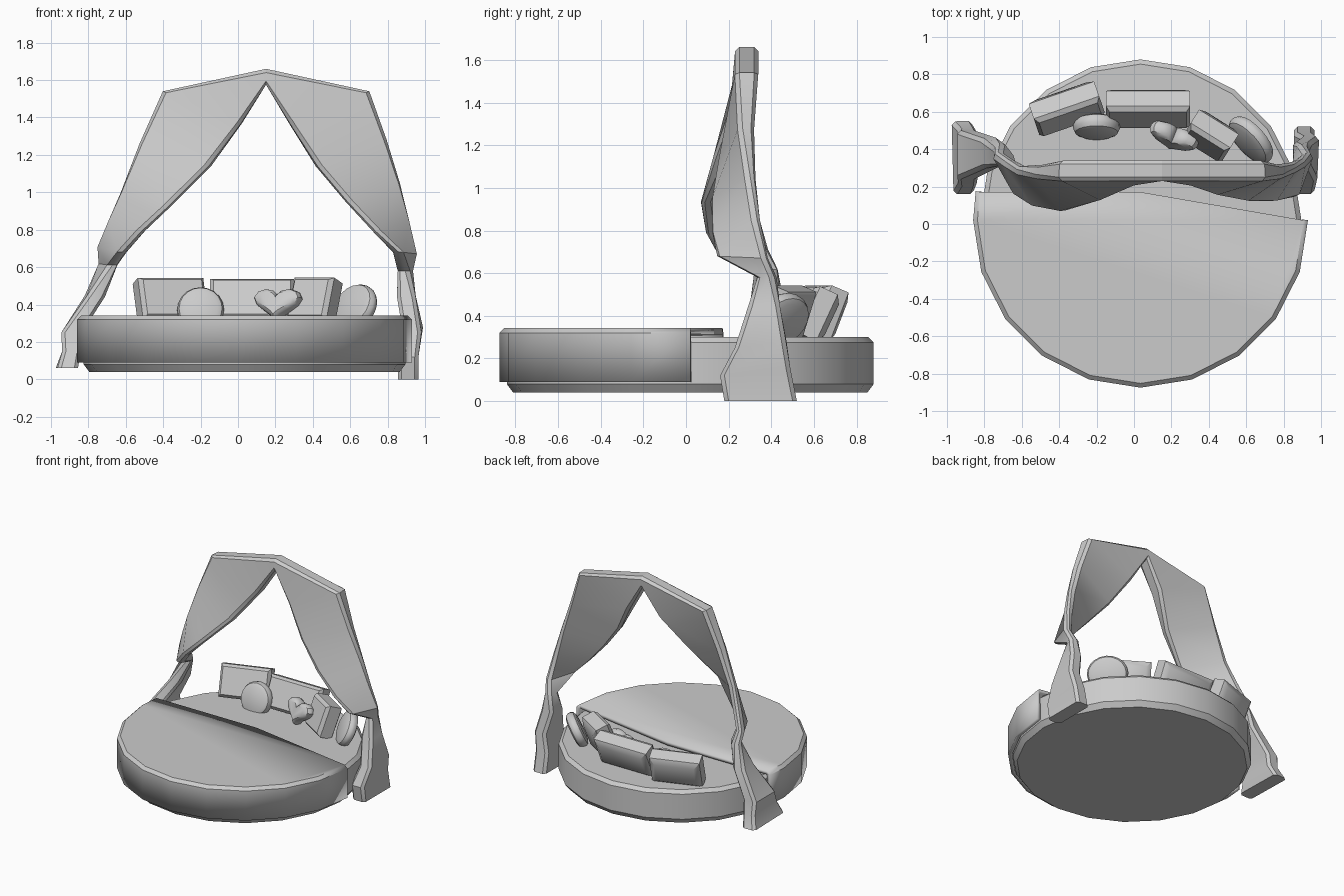
import bpy, bmesh
from math import sin, cos, pi, radians
from mathutils import Vector as V

if "Cube" in bpy.data.objects:
    bpy.data.objects.remove(bpy.data.objects["Cube"])

CX, CY = 0.035, 0.02   # centre of the round bed


def make(name, verts, faces, angle=35):
    me = bpy.data.meshes.new(name)
    me.from_pydata([tuple(v) for v in verts], [], faces)
    bm = bmesh.new()
    bm.from_mesh(me)
    bmesh.ops.recalc_face_normals(bm, faces=bm.faces)
    bm.to_mesh(me)
    bm.free()
    ob = bpy.data.objects.new(name, me)
    bpy.context.collection.objects.link(ob)
    bpy.ops.object.select_all(action='DESELECT')
    bpy.context.view_layer.objects.active = ob
    ob.select_set(True)
    bpy.ops.object.shade_smooth_by_angle(angle=radians(angle))
    return ob


def loft(name, rings, cap_start=True, cap_end=True):
    n = len(rings[0])
    verts = [p for r in rings for p in r]
    faces = [(k*n + i, k*n + (i+1) % n, (k+1)*n + (i+1) % n, (k+1)*n + i)
             for k in range(len(rings)-1) for i in range(n)]
    if cap_start:
        faces.append(tuple(range(n))[::-1])
    if cap_end:
        faces.append(tuple(range(len(verts)-n, len(verts))))
    return make(name, verts, faces)


# round mattress, 20 sides
def circle(r, z, n=20):
    return [V((CX + r*cos(2*pi*i/n), CY + r*sin(2*pi*i/n), z)) for i in range(n)]


loft("mattress", [circle(.83, .04), circle(.86, .08), circle(.86, .275), circle(.835, .30)])

# blanket shell over the front of the bed
angles = [170] + list(range(180, 361, 18))
rows = [(.895, .09), (.895, .32), (.872, .342)]
verts = [V((CX + r*cos(radians(a)), CY + r*sin(radians(a)), z)) for r, z in rows for a in angles]
m = len(angles)
faces = [(k*m+i, k*m+i+1, (k+1)*m+i+1, (k+1)*m+i) for k in range(2) for i in range(m-1)]
verts.append(V((.04, .17, .342)))
faces.append(tuple(range(2*m, 3*m)) + (3*m,))
blanket = make("blanket", verts, faces, 20)
sol = blanket.modifiers.new("thickness", 'SOLIDIFY')
sol.thickness = .03
sol.offset = -1


# draped curtains: each row is outer point, inner point, thickness
def curtain(name, side, rows):
    rings = []
    for k, (o, i, t) in enumerate(rows):
        o, i = V(o), V(i)
        w = (i - o).normalized()
        d = V((0, 1, 0)) if k == 0 else V((-w.y, w.x, 0)).normalized() * side
        c, h = min(.02, (i-o).length*.3), t/2
        rings.append([o - d*(h-.02), o + w*c - d*h, i - w*c - d*h, i - d*(h-.02),
                      i + d*(h-.02), i - w*c + d*h, o + w*c + d*h, o + d*(h-.02)])
    return loft(name, rings, cap_start=False)


top = ((.15, .285, 1.66), (.15, .285, 1.575), .11)
curtain("left_curtain", 1, [
    top,
    ((-.40, .285, 1.54), (.02, .26, 1.37), .11),
    ((-.52, .285, 1.26), (-.15, .16, 1.14), .08),
    ((-.62, .30, 1.0), (-.36, .08, .93), .06),
    ((-.68, .34, .85), (-.51, .10, .79), .06),
    ((-.735, .38, .71), (-.61, .16, .68), .06),
    ((-.73, .42, .62), (-.66, .33, .61), .07),
    ((-.77, .46, .45), (-.76, .30, .44), .10),
    ((-.89, .50, .25), (-.89, .24, .25), .11),
    ((-.89, .51, .15), (-.89, .20, .15), .10),
    ((-.92, .55, .06), (-.91, .16, .06), .11)])
curtain("right_curtain", -1, [
    top,
    ((.70, .285, 1.54), (.28, .26, 1.36), .11),
    ((.79, .285, 1.28), (.42, .19, 1.14), .08),
    ((.86, .31, 1.05), (.58, .14, .95), .06),
    ((.905, .34, .85), (.73, .13, .79), .06),
    ((.935, .38, .67), (.85, .15, .68), .06),
    ((.91, .42, .58), (.88, .34, .58), .07),
    ((.90, .44, .45), (.90, .29, .44), .10),
    ((.94, .47, .28), (.93, .23, .25), .10),
    ((.91, .49, .15), (.91, .16, .12), .11),
    ((.91, .52, 0), (.91, .18, 0), .11)])


# puffy cushion: outline in local x/z, rounded through its depth
def cushion(name, outline, depth, loc, lean, yaw):
    layers = [(-.5, .72), (-.36, .92), (-.12, 1), (.12, 1), (.36, .92), (.5, .72)]
    ob = loft(name, [[V((x*s, d*depth, z*s)) for x, z in outline] for d, s in layers])
    ob.location = loc
    ob.rotation_euler = (radians(-lean), 0, radians(yaw))


def box_cushion(name, size, loc, lean, yaw):
    w, d, h = (s/2 for s in size)
    c = .025
    def rect(y, k):
        return [V((sx*(w-k), y, sz*(h-k))) for sx, sz in ((-1, -1), (1, -1), (1, 1), (-1, 1))]
    ob = loft(name, [rect(-d, .02), rect(-d+c, 0), rect(d-c, 0), rect(d, .04)])
    ob.location = loc
    ob.rotation_euler = (radians(-lean), 0, radians(yaw))


box_cushion("left_cushion", (.37, .14, .24), (-.36, .62, .415), 22, 19)
box_cushion("middle_cushion", (.45, .14, .24), (.075, .62, .41), 25, 0)
box_cushion("right_cushion", (.25, .14, .24), (.41, .475, .415), 20, -32)

steps = [2*pi*i/20 for i in range(20)]
disc = [(cos(a), sin(a)) for a in steps]
heart = [(.0085*16*sin(a)**3,
          .0062*(13*cos(a) - 5*cos(2*a) - 2*cos(3*a) - cos(4*a)) + .02) for a in steps]
cushion("round_cushion", [(.125*x, .125*z) for x, z in disc], .09, (-.2, .52, .37), 18, 0)
cushion("heart_cushion", heart, .09, (.21, .46, .39), 20, -22)
cushion("side_round_cushion", [(.15*x, .13*z) for x, z in disc], .08, (.625, .45, .385), 25, -48)
